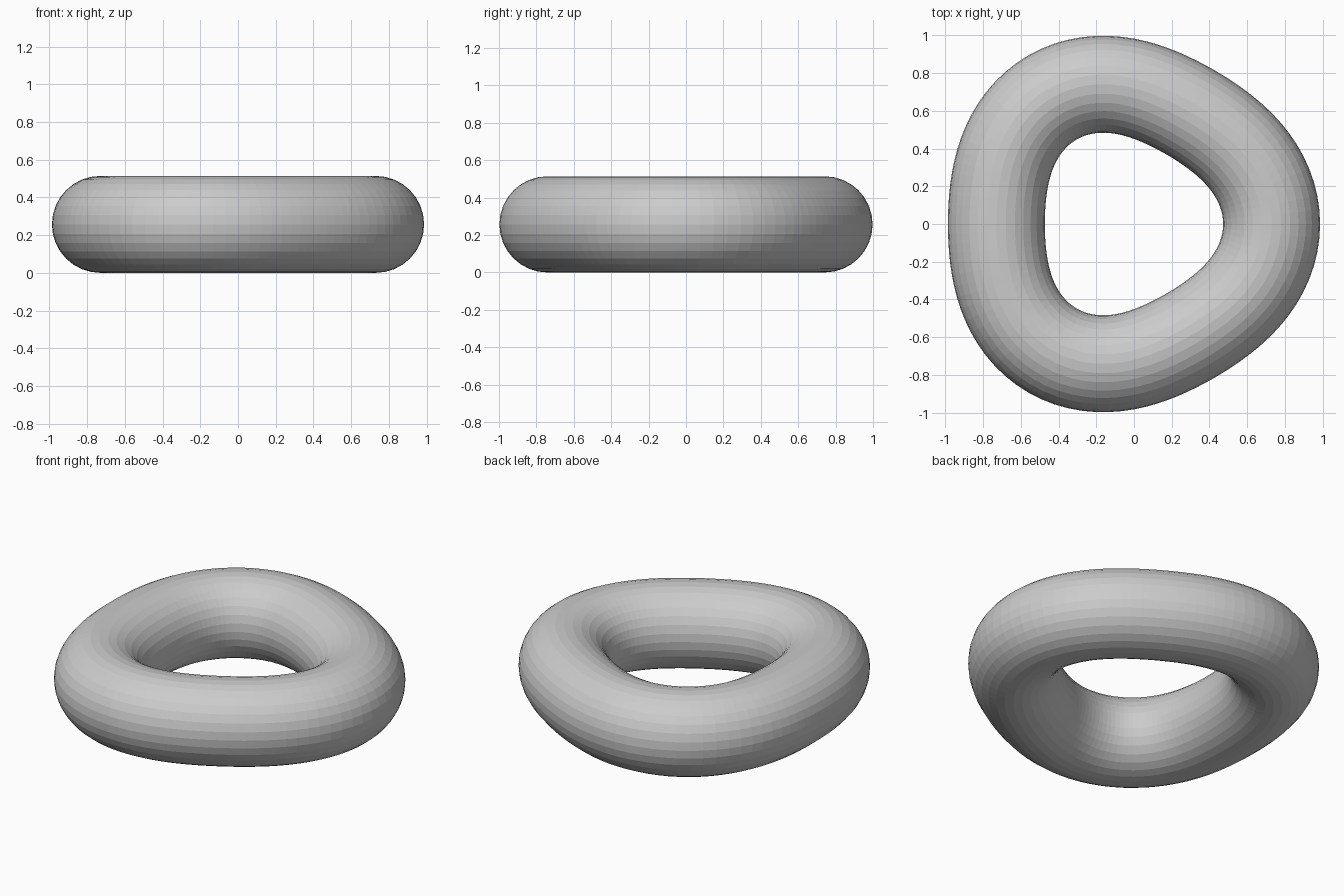
import bpy, bmesh
from math import sin, cos, pi, hypot

if "Cube" in bpy.data.objects:
    bpy.data.objects.remove(bpy.data.objects["Cube"])

RING, TUBE = 96, 32          # segments along the ring and around the tube
R, LOBE, T = 0.73, 0.045, 0.257


def centre(t):
    r = R + LOBE * cos(3 * t)
    return r * cos(t) - LOBE, r * sin(t)


# Three-lobed rounded ring: circular section swept along a wavy circle
bm = bmesh.new()
rings = []
for i in range(RING):
    t = 2 * pi * i / RING
    x, y = centre(t)
    xa, ya = centre(t - 1e-4)
    xb, yb = centre(t + 1e-4)
    d = hypot(xb - xa, yb - ya)
    nx, ny = (yb - ya) / d, -(xb - xa) / d   # outward normal in plan
    rings.append([bm.verts.new((x + nx * T * cos(a), y + ny * T * cos(a), T + T * sin(a)))
                  for a in (2 * pi * j / TUBE for j in range(TUBE))])
for i in range(RING):
    p, q = rings[i], rings[(i + 1) % RING]
    for j in range(TUBE):
        k = (j + 1) % TUBE
        bm.faces.new((p[j], q[j], q[k], p[k]))
bmesh.ops.recalc_face_normals(bm, faces=bm.faces)
me = bpy.data.meshes.new("lobed_ring")
bm.to_mesh(me)
bm.free()
bpy.context.collection.objects.link(bpy.data.objects.new("lobed_ring", me))
